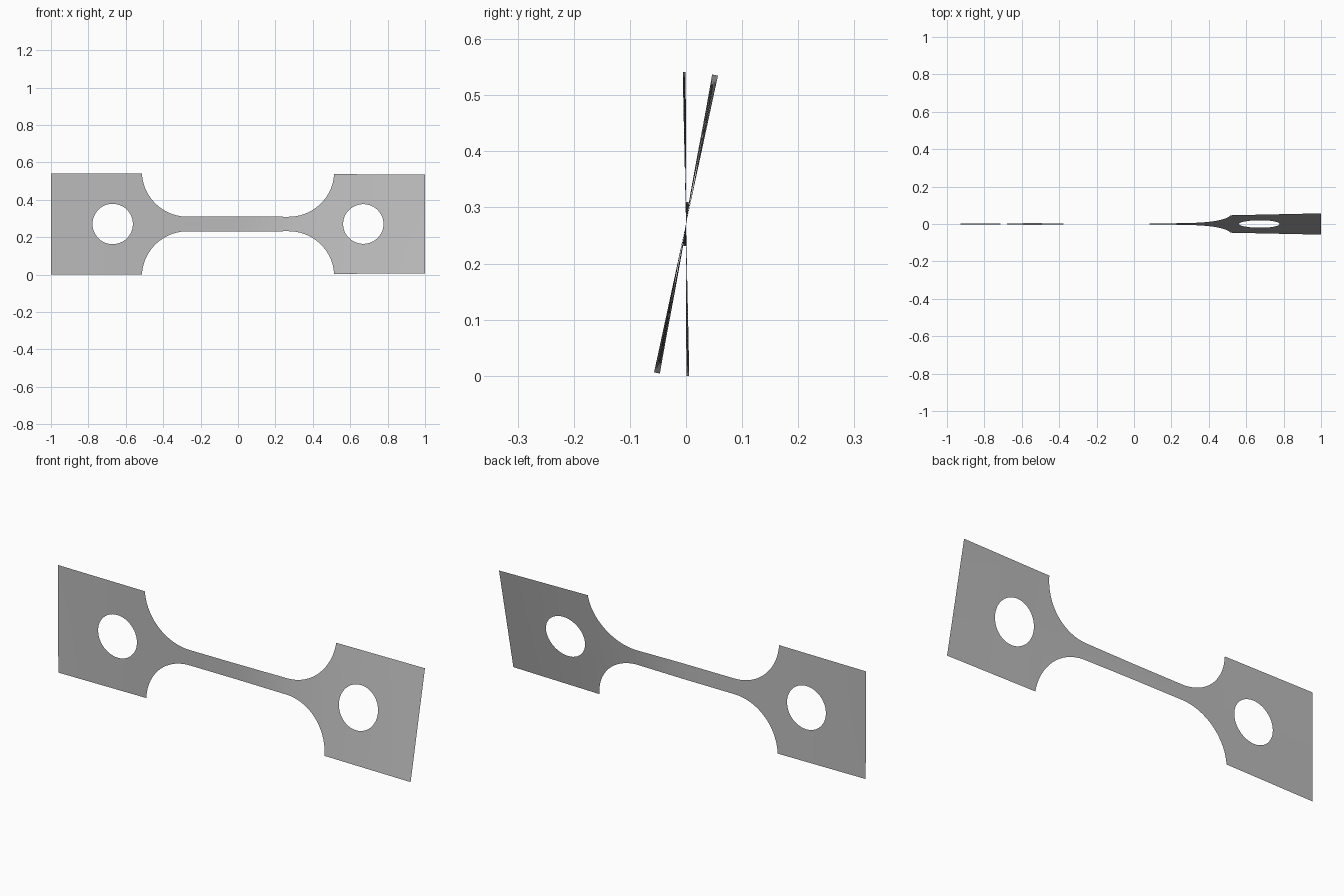
import bpy, bmesh
from math import sin, cos, pi, sqrt

cube = bpy.data.objects.get("Cube")
if cube:
    bpy.data.objects.remove(cube, do_unlink=True)

HALF_H, NECK_H = 0.2705, 0.039       # half heights of the grips and the neck
FILLET_X, FILLET_R = 0.27, 0.244     # start and radius of the shoulder curves
HOLE_X, HOLE_R = 0.67, 0.108

# Twist angle along the length
TWIST = [(-1, -0.002), (-0.5, -0.022), (-0.25, -0.02), (0, 0.0), (0.12, 0.05),
         (0.28, 0.13), (0.5, 0.172), (1, 0.212)]


def twist(x):
    for (x0, a0), (x1, a1) in zip(TWIST, TWIST[1:]):
        if x <= x1:
            return a0 + (a1 - a0) * (x - x0) / (x1 - x0)
    return TWIST[-1][1]


def outline(x):
    d = abs(x) - FILLET_X
    if d <= 0:
        return NECK_H
    if d >= FILLET_R:
        return HALF_H
    return min(HALF_H, NECK_H + FILLET_R - sqrt(FILLET_R ** 2 - d * d))


def hole(x):
    return sqrt(max(0, HOLE_R ** 2 - (abs(x) - HOLE_X) ** 2))


# Stations along one half: neck, shoulder arc, hole, end
drop = HALF_H - NECK_H
last = FILLET_X + sqrt(FILLET_R ** 2 - (FILLET_R - drop) ** 2)
half = [FILLET_X * i / 10 for i in range(10)]
half += [x for x in (FILLET_X + FILLET_R * sin(pi / 2 * i / 24) for i in range(24)) if x < last]
half += [last]
half += [HOLE_X - HOLE_R * cos(pi * i / 24) for i in range(25)]
half += [0.84, 0.92, 1.0]
stations = sorted({round(s * x, 5) for x in half for s in (-1, 1)})

# Twisted sheet, made of an upper and a lower strip that part around the holes
bm = bmesh.new()


def point(x, h):
    a = twist(x)
    return bm.verts.new((x, h * sin(a), HALF_H + h * cos(a)))


for x0, x1 in zip(stations, stations[1:]):
    for side in (-1, 1):
        corners = [(x0, hole(x0)), (x1, hole(x1)), (x1, outline(x1)), (x0, outline(x0))]
        if side < 0:
            corners.reverse()
        bm.faces.new([point(x, side * h) for x, h in corners])
bmesh.ops.remove_doubles(bm, verts=bm.verts[:], dist=0.00005)
for f in bm.faces:
    f.smooth = True

mesh = bpy.data.meshes.new("twisted_test_strip")
bm.to_mesh(mesh)
bm.free()
strip = bpy.data.objects.new("twisted_test_strip", mesh)
bpy.context.collection.objects.link(strip)

# Plain grey metal
grey = bpy.data.materials.new("plain_grey")
grey.use_nodes = True
color = (0.5, 0.5, 0.5, 1)
grey.diffuse_color = color
grey.node_tree.nodes["Principled BSDF"].inputs["Base Color"].default_value = color
mesh.materials.append(grey)
